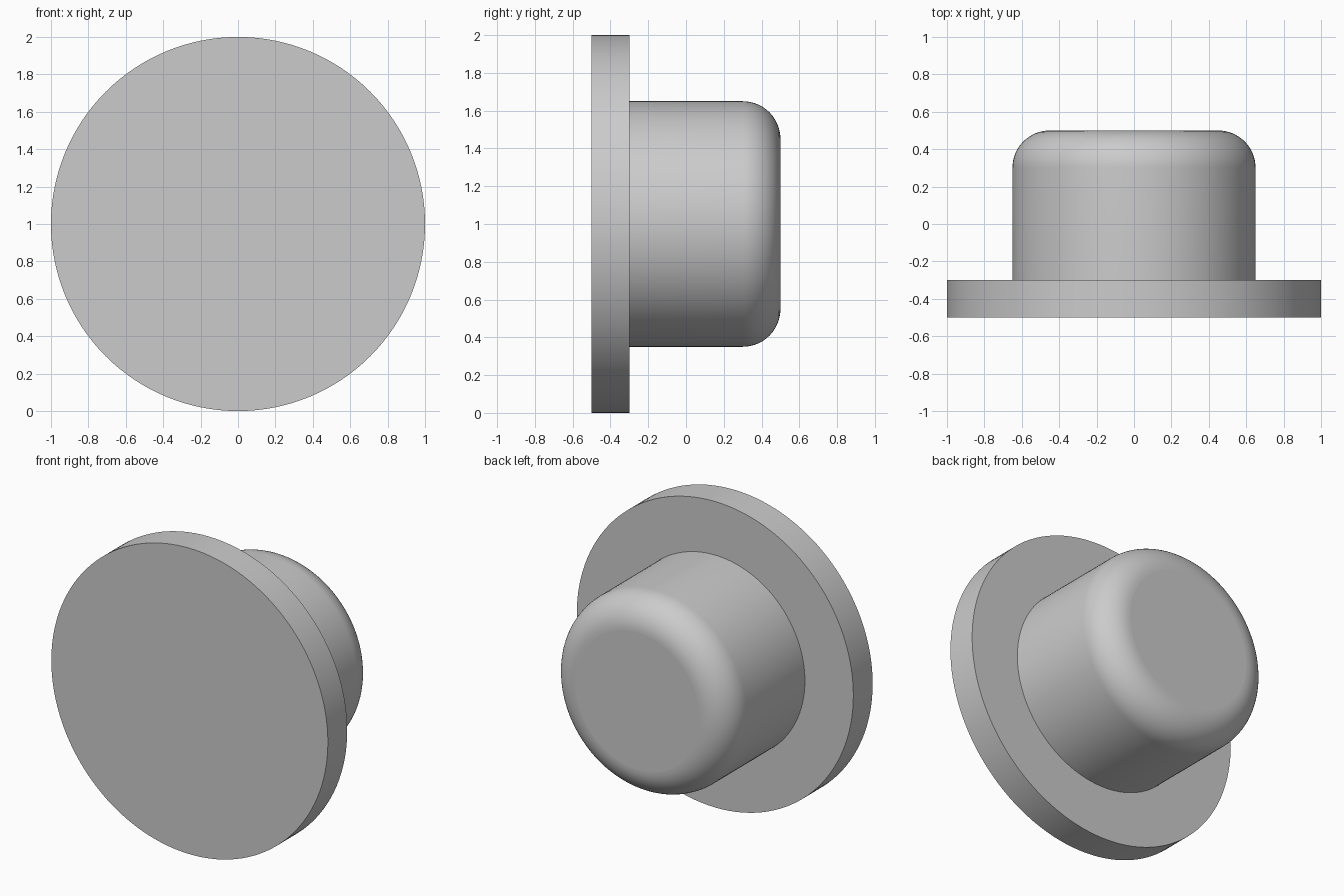
import bpy
import bmesh
from math import sin, cos, pi, radians
from mathutils import Vector

cube = bpy.data.objects.get("Cube")
if cube:
    bpy.data.objects.remove(cube, do_unlink=True)

SIDES = 128
FLANGE_R, PLUG_R, FILLET = 1.0, 0.65, 0.2
FRONT, STEP, BACK = -0.5, -0.3, 0.5
CENTRE_Z = 1.0

# Single matte grey
grey = bpy.data.materials.new("grey")
grey.use_nodes = True
colour = (0.6, 0.6, 0.6, 1)
grey.diffuse_color = colour
grey.node_tree.nodes["Principled BSDF"].inputs["Base Color"].default_value = colour


def lathe(name, profile):
    """Revolve (radius, y) points about the y axis and cap both ends."""
    bm = bmesh.new()
    rings = []
    for r, y in profile:
        angles = [2 * pi * i / SIDES for i in range(SIDES)]
        rings.append([bm.verts.new(Vector((r * cos(a), y, CENTRE_Z + r * sin(a))))
                      for a in angles])
    for a, b in zip(rings, rings[1:]):
        for i in range(SIDES):
            j = (i + 1) % SIDES
            bm.faces.new((a[i], a[j], b[j], b[i]))
    bm.faces.new(rings[0])
    bm.faces.new(rings[-1])
    bmesh.ops.recalc_face_normals(bm, faces=bm.faces)
    mesh = bpy.data.meshes.new(name)
    bm.to_mesh(mesh)
    bm.free()
    mesh.materials.append(grey)
    obj = bpy.data.objects.new(name, mesh)
    bpy.context.collection.objects.link(obj)
    return obj


# Flange disc stepping in to a round plug with a filleted end
profile = [(FLANGE_R, FRONT), (FLANGE_R, STEP), (PLUG_R, STEP)]
STEPS = 16
for k in range(STEPS + 1):
    a = pi / 2 * k / STEPS
    profile.append((PLUG_R - FILLET + FILLET * cos(a), BACK - FILLET + FILLET * sin(a)))
plug = lathe("flanged_plug", profile)

# Smooth round walls, flat end caps
bpy.ops.object.select_all(action="DESELECT")
plug.select_set(True)
bpy.context.view_layer.objects.active = plug
bpy.ops.object.shade_smooth_by_angle(angle=radians(30))
for face in plug.data.polygons:
    if len(face.vertices) > 4:
        face.use_smooth = False
